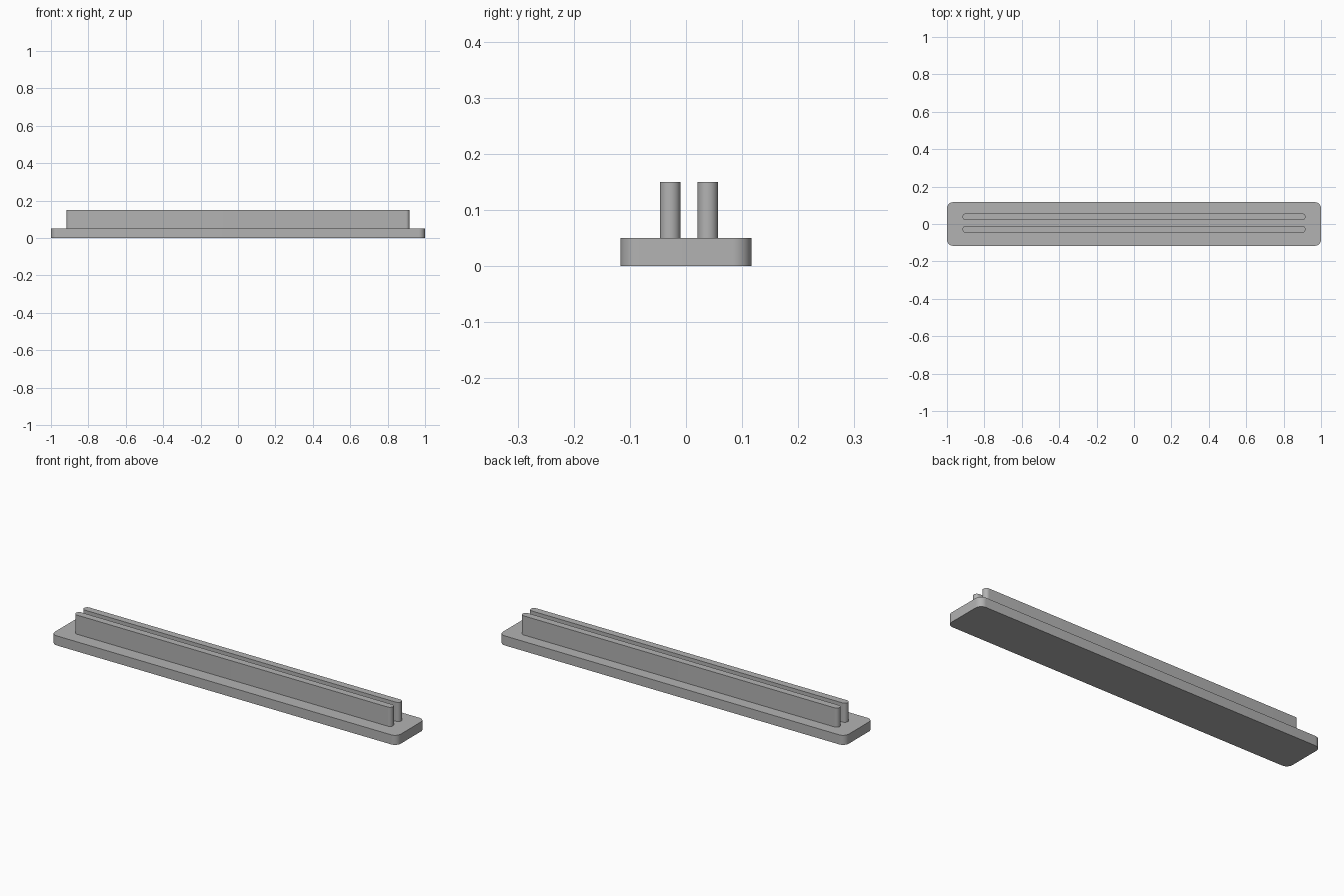
import bpy, bmesh
from math import cos, sin, pi, radians

old = bpy.data.objects.get("Cube")
if old:
    bpy.data.objects.remove(old, do_unlink=True)

grey = bpy.data.materials.new("plain grey")
grey.use_nodes = True
colour = (0.45, 0.45, 0.45, 1)
grey.diffuse_color = colour
grey.node_tree.nodes["Principled BSDF"].inputs["Base Color"].default_value = colour


def rounded_slab(name, length, width, radius, bottom, top, y=0, steps=10):
    """Extrude a rectangle whose vertical corners are rounded."""
    bm = bmesh.new()
    outline = []
    for quarter, (sx, sy) in enumerate([(1, 1), (-1, 1), (-1, -1), (1, -1)]):
        cx, cy = sx * (length / 2 - radius), y + sy * (width / 2 - radius)
        for i in range(steps + 1):
            a = (quarter + i / steps) * pi / 2
            outline.append(bm.verts.new((cx + radius * cos(a), cy + radius * sin(a), bottom)))
    base = bm.faces.new(outline)
    wall = bmesh.ops.extrude_face_region(bm, geom=[base])["geom"]
    for v in wall:
        if isinstance(v, bmesh.types.BMVert):
            v.co.z = top
    bmesh.ops.remove_doubles(bm, verts=bm.verts, dist=0.00001)
    bmesh.ops.recalc_face_normals(bm, faces=bm.faces)
    mesh = bpy.data.meshes.new(name)
    bm.to_mesh(mesh)
    bm.free()
    mesh.materials.append(grey)
    obj = bpy.data.objects.new(name, mesh)
    bpy.context.collection.objects.link(obj)
    bpy.ops.object.select_all(action="DESELECT")
    obj.select_set(True)
    bpy.context.view_layer.objects.active = obj
    bpy.ops.object.shade_smooth_by_angle(angle=radians(30))
    return obj


# Flat base plate
rounded_slab("base_plate", 2, 0.2333, 0.0333, 0, 0.05)

# Two upright rails with fully rounded ends, set slightly off centre
rail_width = 0.0367
for name, y in (("front_rail", -0.0283), ("back_rail", 0.0387)):
    rounded_slab(name, 1.8333, rail_width, rail_width / 2 - 0.0001, 0.05, 0.15, y)
